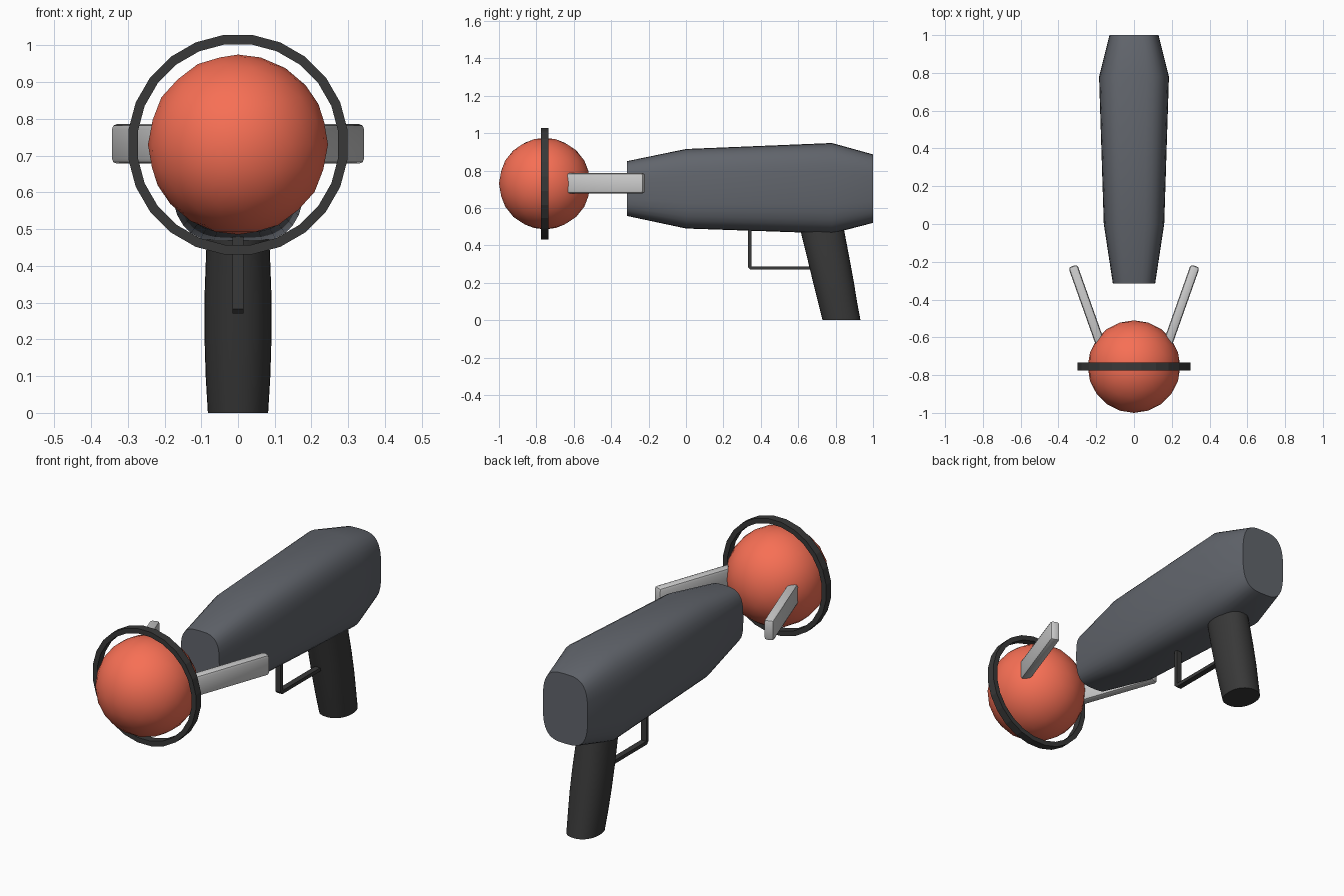
import bpy, bmesh
from math import pi, cos, sin, radians
from mathutils import Matrix, Vector

if "Cube" in bpy.data.objects:
    bpy.data.objects.remove(bpy.data.objects["Cube"])


def material(name, rgb):
    m = bpy.data.materials.new(name)
    m.diffuse_color = (*rgb, 1)
    m.use_nodes = True
    m.node_tree.nodes["Principled BSDF"].inputs["Base Color"].default_value = m.diffuse_color
    return m


SLATE = material("slate", (0.12, 0.13, 0.15))
BLACK = material("black", (0.04, 0.04, 0.04))
ORANGE = material("orange", (0.93, 0.16, 0.09))


def finish(name, bm, mat=None, smooth=None):
    bmesh.ops.recalc_face_normals(bm, faces=bm.faces[:])
    me = bpy.data.meshes.new(name)
    bm.to_mesh(me)
    bm.free()
    ob = bpy.data.objects.new(name, me)
    bpy.context.collection.objects.link(ob)
    if mat:
        me.materials.append(mat)
    if smooth:
        bpy.ops.object.select_all(action='DESELECT')
        ob.select_set(True)
        bpy.context.view_layer.objects.active = ob
        bpy.ops.object.shade_smooth_by_angle(angle=radians(smooth))
    return ob


def superellipse(a, b, power, n=32):
    def p(v):
        return abs(v) ** (2 / power) * (1 if v >= 0 else -1)
    return [(a * p(cos(2 * pi * i / n)), b * p(sin(2 * pi * i / n))) for i in range(n)]


def loft(rings, closed=False):
    bm = bmesh.new()
    loops = [[bm.verts.new(p) for p in r] for r in rings]
    n = len(loops[0])
    pairs = list(zip(loops, loops[1:]))
    if closed:
        pairs.append((loops[-1], loops[0]))
    for a, b in pairs:
        for i in range(n):
            j = (i + 1) % n
            bm.faces.new((a[i], a[j], b[j], b[i]))
    if not closed:
        bm.faces.new(loops[0])
        bm.faces.new(loops[-1])
    return bm


# Tapered body: y, half width, bottom z, top z
sections = [(-0.315, 0.112, 0.557, 0.85), (0.0, 0.16, 0.49, 0.915),
            (0.78, 0.185, 0.463, 0.947), (1.0, 0.13, 0.52, 0.886)]
finish("body", loft([[(x, y, (lo + hi) / 2 + z)
                      for x, z in superellipse(w, (hi - lo) / 2, 3.2)]
                     for y, w, lo, hi in sections]), SLATE, 35)

# Raked oval grip: z, half width, front y, rear y
grip = [(0.0, 0.082, 0.73, 0.933), (0.1, 0.088, 0.705, 0.914), (0.2, 0.091, 0.68, 0.898),
        (0.32, 0.091, 0.651, 0.876), (0.43, 0.087, 0.624, 0.855), (0.52, 0.083, 0.602, 0.838)]
finish("grip", loft([[(x, (f + r) / 2 + y, z)
                      for x, y in superellipse(w, (r - f) / 2, 2.2)]
                     for z, w, f, r in grip]), BLACK, 35)

# L-shaped trigger guard, extruded across x
outline = [(0.332, 0.5), (0.332, 0.283), (0.345, 0.27), (0.70, 0.27),
           (0.70, 0.288), (0.35, 0.288), (0.35, 0.5)]
finish("trigger_guard", loft([[(x, y, z) for y, z in outline] for x in (-0.015, 0.015)]), BLACK)

# Ball at the muzzle
CENTRE = Vector((0, -0.755, 0.73))
bm = bmesh.new()
bmesh.ops.create_icosphere(bm, subdivisions=3, radius=0.245, matrix=Matrix.Translation(CENTRE))
finish("muzzle_ball", bm, ORANGE, 40)

# Flat hoop round the ball
hoop = []
for i in range(24):
    t = 2 * pi * (i + 0.5) / 24
    hoop.append([CENTRE + Vector((r * cos(t), y, r * sin(t)))
                 for r, y in ((0.301, -0.021), (0.301, 0.021), (0.275, 0.021), (0.275, -0.021))])
finish("hoop", loft(hoop, True), BLACK)

# Pair of splayed prongs
bm = bmesh.new()
bmesh.ops.create_cube(bm, size=1, matrix=Matrix.Translation((0.243, -0.451, 0.732))
                      @ Matrix.Rotation(radians(-19.5), 4, 'Z')
                      @ Matrix.Diagonal((0.05, 0.485, 0.108, 1)))
bmesh.ops.bevel(bm, geom=bm.edges[:], offset=0.014, segments=2, profile=0.5, affect='EDGES')
prongs = finish("prongs", bm, None, 35)
prongs.modifiers.new("mirror", 'MIRROR').use_axis[0] = True
